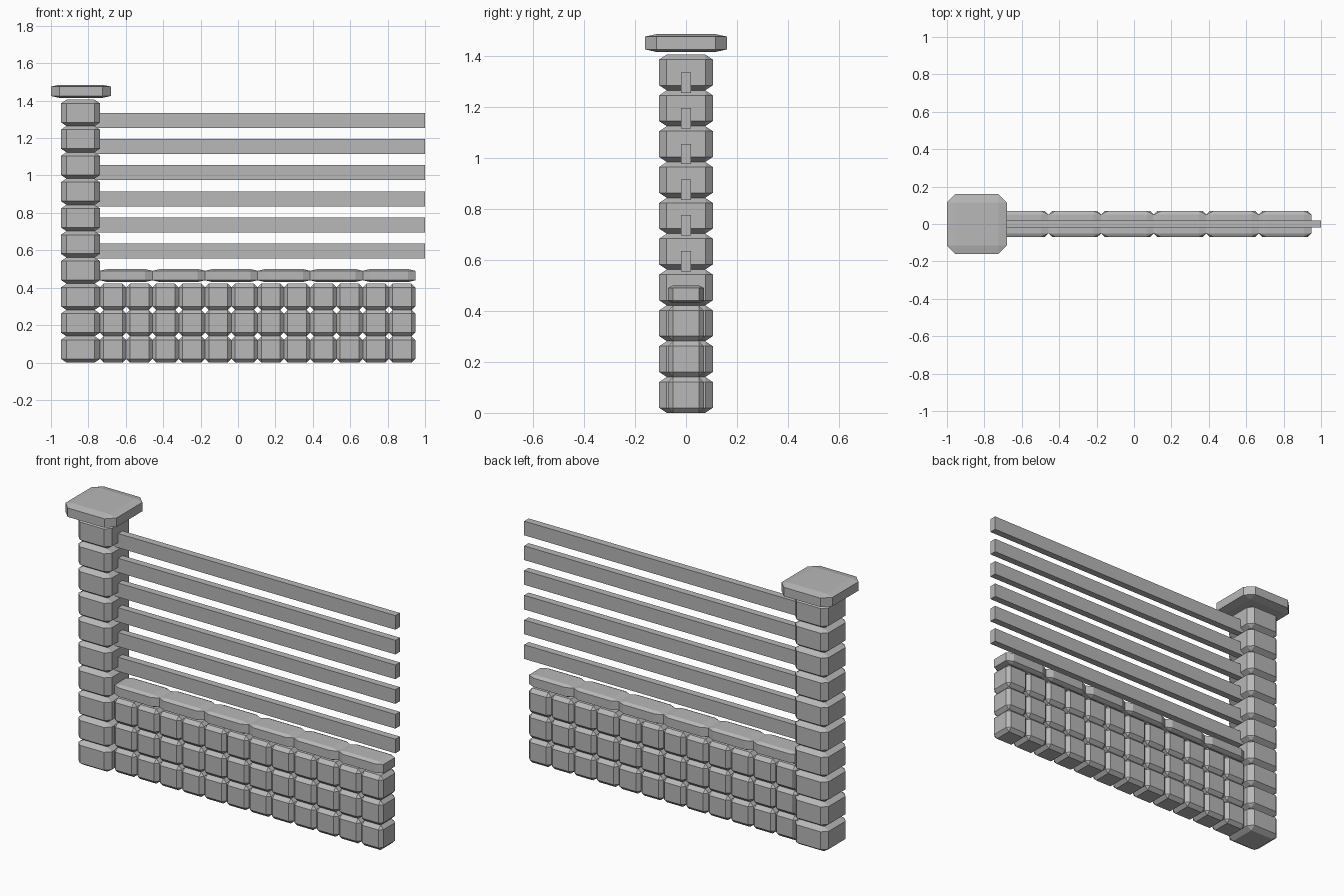
import bpy
import bmesh

cube = bpy.data.objects.get("Cube")
if cube:
    bpy.data.objects.remove(cube, do_unlink=True)

stone = bpy.data.materials.new("grey stone")
stone.use_nodes = True
GREY = (0.48, 0.48, 0.48, 1)
stone.diffuse_color = GREY
stone.node_tree.nodes["Principled BSDF"].inputs["Base Color"].default_value = GREY


def box_mesh(name, chamfer=0):
    """Unit cube, optionally with all its edges chamfered."""
    mesh = bpy.data.meshes.new(name)
    bm = bmesh.new()
    bmesh.ops.create_cube(bm, size=1)
    if chamfer:
        bmesh.ops.bevel(bm, geom=bm.edges[:], offset=chamfer, offset_type='OFFSET',
                        segments=1, profile=0.5, affect='EDGES')
    bm.to_mesh(mesh)
    bm.free()
    mesh.materials.append(stone)
    return mesh


block_mesh = box_mesh("chamfered_block", 0.14)
bar_mesh = box_mesh("plain_bar")


def place(name, mesh, centre, size):
    obj = bpy.data.objects.new(name, mesh)
    obj.location = centre
    obj.scale = size
    bpy.context.collection.objects.link(obj)
    return obj


STEP = 0.1405          # height of one course of stone
WALL_START = -0.738    # where the wall meets the pillar
PILLAR_X = -0.842

# Pillar of stacked blocks with a wide cap
for i in range(10):
    place(f"pillar_block_{i + 1}", block_mesh,
          (PILLAR_X, 0, (i + 0.5) * STEP), (0.21, 0.21, STEP))
place("pillar_cap", block_mesh, (-0.84, 0, 1.45), (0.32, 0.32, 0.07))

# Low wall of small blocks
for row in range(3):
    for col in range(12):
        place(f"wall_block_{row + 1}_{col + 1}", block_mesh,
              (WALL_START + (col + 0.5) * STEP, 0, (row + 0.5) * STEP),
              (STEP, 0.14, STEP))

# Coping slabs along the wall
for i in range(6):
    place(f"coping_slab_{i + 1}", block_mesh,
          (WALL_START + (2 * i + 1) * STEP, 0, 0.465), (2 * STEP, 0.14, 0.07))

# Horizontal fence bars, let into the pillar
BAR_START = -0.8
for i in range(6):
    place(f"fence_bar_{i + 1}", bar_mesh,
          ((1 + BAR_START) / 2, 0, 0.595 + i * 0.14), (1 - BAR_START, 0.04, 0.08))
